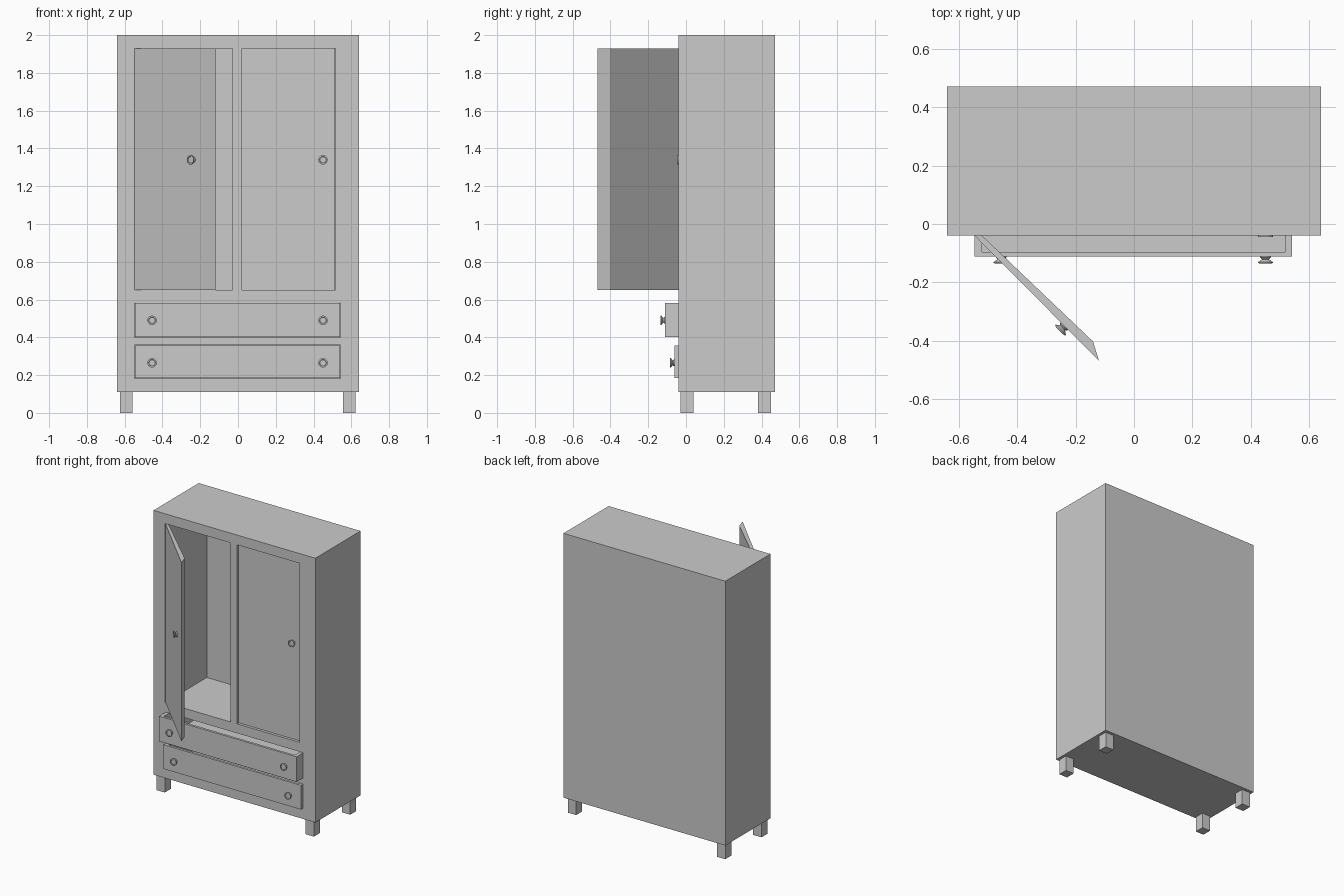
import bpy, bmesh, math
from mathutils import Vector

if "Cube" in bpy.data.objects:
    bpy.data.objects.remove(bpy.data.objects["Cube"])

grey = bpy.data.materials.new("plain_grey")
grey.diffuse_color = (0.6, 0.6, 0.6, 1)
grey.use_nodes = True
grey.node_tree.nodes["Principled BSDF"].inputs["Base Color"].default_value = grey.diffuse_color


def finish(bm, name):
    bmesh.ops.recalc_face_normals(bm, faces=bm.faces)
    me = bpy.data.meshes.new(name)
    bm.to_mesh(me)
    bm.free()
    me.materials.append(grey)
    ob = bpy.data.objects.new(name, me)
    bpy.context.collection.objects.link(ob)
    return ob


def prism(name, outline, z0, z1):
    """Extrude a plan outline upwards."""
    bm = bmesh.new()
    f = bm.faces.new([bm.verts.new((x, y, z0)) for x, y in outline])
    r = bmesh.ops.extrude_face_region(bm, geom=[f])
    verts = [v for v in r["geom"] if isinstance(v, bmesh.types.BMVert)]
    bmesh.ops.translate(bm, verts=verts, vec=(0, 0, z1 - z0))
    return finish(bm, name)


def box(name, x0, x1, y0, y1, z0, z1):
    return prism(name, [(x0, y0), (x1, y0), (x1, y1), (x0, y1)], z0, z1)


def carve(ob, *cutters):
    """Subtract the cutters and remove them."""
    bpy.context.view_layer.objects.active = ob
    for c in cutters:
        c.hide_render = True
        m = ob.modifiers.new("cut", 'BOOLEAN')
        m.operation, m.solver, m.object = 'DIFFERENCE', 'EXACT', c
        bpy.ops.object.modifier_apply(modifier=m.name)
        bpy.data.objects.remove(c)


def knob(name, base, direction):
    """Spool-shaped pull with a dished front."""
    profile = [(0, -0.003), (0.018, -0.003), (0.018, 0.003), (0.012, 0.009),
               (0.025, 0.018), (0.025, 0.022), (0.018, 0.023), (0.016, 0.02), (0, 0.02)]
    bm = bmesh.new()
    vs = [bm.verts.new((r, 0, z)) for r, z in profile]
    edges = [bm.edges.new(p) for p in zip(vs, vs[1:])]
    bmesh.ops.spin(bm, geom=vs + edges, cent=(0, 0, 0), axis=(0, 0, 1),
                   angle=math.tau, steps=20)
    bmesh.ops.remove_doubles(bm, verts=bm.verts, dist=1e-5)
    ob = finish(bm, name)
    ob.rotation_euler = Vector(direction).to_track_quat('Z', 'Y').to_euler()
    ob.location = base


# Cabinet with two hanging compartments and two drawer bays
cabinet = box("cabinet", -0.64, 0.64, -0.04, 0.47, 0.11, 2.0)
carve(cabinet,
      box("left_hole", -0.548, -0.03, -0.1, 0.43, 0.65, 1.93),
      box("right_hole", 0.02, 0.515, -0.1, 0.43, 0.65, 1.93),
      box("upper_bay", -0.547, 0.543, -0.1, 0.43, 0.40, 0.583),
      box("lower_bay", -0.547, 0.543, -0.1, 0.43, 0.183, 0.36))

# Legs
for side, x in (("left", -0.592), ("right", 0.588)):
    for end, y in (("front", 0.005), ("back", 0.415)):
        box(f"{end}_{side}_leg", x - 0.033, x + 0.033, y - 0.034, y + 0.034, 0, 0.112)

# Open-topped drawers, each pulled out by a different amount
for name, front, z0, z1, zk in (("upper", -0.112, 0.402, 0.581, 0.49),
                                ("lower", -0.062, 0.185, 0.358, 0.265)):
    drawer = box(f"{name}_drawer", -0.545, 0.541, front, front + 0.48, z0, z1)
    carve(drawer, box("drawer_hole", -0.52, 0.516, front + 0.017, front + 0.463,
                      z0 + 0.02, z1 + 0.1))
    for side, x in (("left", -0.455), ("right", 0.45)):
        knob(f"{name}_drawer_{side}_knob", (x, front, zk), (0, -1, 0))

# Closed right door, slightly recessed
box("right_door", 0.021, 0.514, -0.022, 0.005, 0.651, 1.929)
knob("right_door_knob", (0.45, -0.022, 1.34), (0, -1, 0))

# Open left door, tapered in plan
prism("left_door", [(-0.547, -0.038), (-0.12, -0.468), (-0.14, -0.402), (-0.545, -0.016)],
      0.651, 1.929)
knob("left_door_knob", (-0.238, -0.349, 1.34), (-1, -1, 0))
